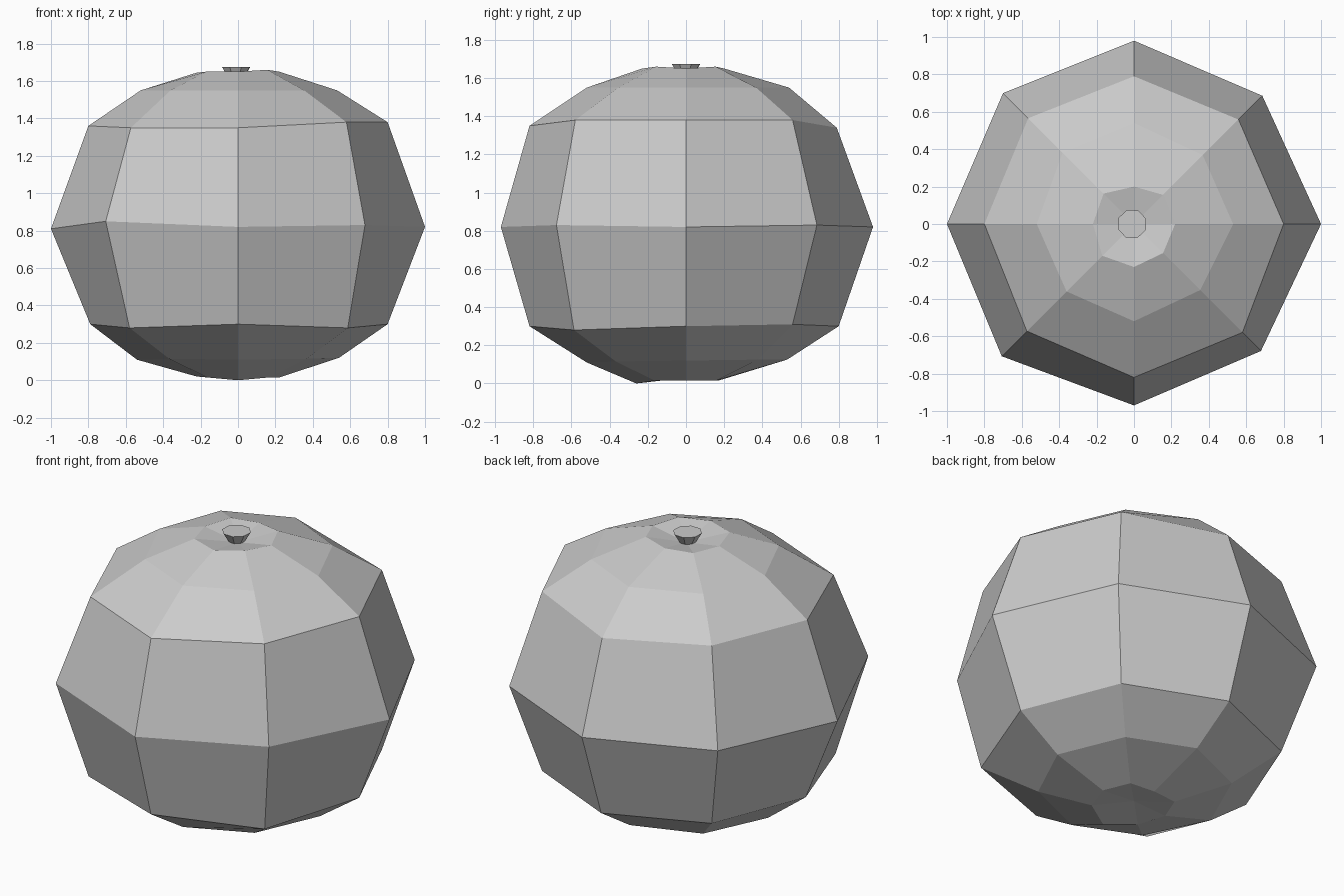
import bpy
import bmesh
import math

default_cube = bpy.data.objects.get("Cube")
if default_cube:
    bpy.data.objects.remove(default_cube, do_unlink=True)

SIDES = 8


def flat_material(name, value):
    material = bpy.data.materials.new(name)
    material.use_nodes = True
    colour = (value, value, value, 1)
    material.diffuse_color = colour
    material.node_tree.nodes["Principled BSDF"].inputs["Base Color"].default_value = colour
    return material


def add_ring(bm, radii, heights):
    """One loop of vertices around the vertical axis, counted from the left side."""
    ring = []
    for index, (radius, height) in enumerate(zip(radii, heights)):
        angle = math.tau * index / len(radii)
        ring.append(bm.verts.new((radius * math.cos(angle), radius * math.sin(angle), height)))
    return ring


def bridge(bm, lower, upper):
    count = len(lower)
    for index in range(count):
        following = (index + 1) % count
        bm.faces.new((lower[index], lower[following], upper[following], upper[index]))


def fan(bm, ring, height):
    tip = bm.verts.new((0, 0, height))
    for index in range(len(ring)):
        bm.faces.new((ring[index], ring[(index + 1) % len(ring)], tip))


def finish(bm, name, material):
    bmesh.ops.recalc_face_normals(bm, faces=bm.faces[:])
    mesh = bpy.data.meshes.new(name)
    bm.to_mesh(mesh)
    bm.free()
    mesh.materials.append(material)
    part = bpy.data.objects.new(name, mesh)
    bpy.context.collection.objects.link(part)
    return part


def wobble(base, *steps):
    """A ring value with a small hand-made offset, in hundredths, at each corner."""
    return [base + step / 100 for step in steps]


grey = flat_material("plain grey", 0.6)

# Faceted fruit body: loops of radius and height from the bottom to the top
body_loops = [
    (wobble(.22, 0, 0, -5, 0, 0, 1, 4, 1), wobble(.015, 0, 0, 0, 0, .5, 0, -1.5, 0)),
    (wobble(.53, 1, 0, 0, 0, 1, -1, -1, -1), wobble(.115, .5, 1, 1, 0, -.5, 0, -.5, 0)),
    (wobble(.8, 0, -1, 0, 0, -1, 2, 2, 3), wobble(.3, 0, 1, 0, 0, 0, -2, 0, -2)),
    (wobble(1, 0, -3, -2, -1, 0, 0, -3, -4), wobble(.82, 0, 1, 0, 0, -1, 3, 0, 1)),
    (wobble(.8, 0, -1, -1, 0, 0, 1, 2, 2), wobble(1.36, 2, 2, -2, 0, 0, -1, -1, 2)),
    (wobble(.53, 0, -1, 1, 1, -1, -2, -1, -3), wobble(1.55, 0, 0, 0, 0, 0, 0, 0, 0)),
    (wobble(.22, 0, 0, -2, 1, 0, 2, 1, 0), wobble(1.65, 0, 1, 0, 0, -.5, 0, 0, 1)),
]
bm = bmesh.new()
rings = [add_ring(bm, radii, heights) for radii, heights in body_loops]
for lower, upper in zip(rings, rings[1:]):
    bridge(bm, lower, upper)
# Shallow dimples underneath and around the stem
fan(bm, rings[0], 0.03)
fan(bm, rings[-1], 1.61)
finish(bm, "fruit_body", grey)

# Short flared stem with a flat cut top
bm = bmesh.new()
foot = add_ring(bm, [0.035] * SIDES, [1.6] * SIDES)
cut = add_ring(bm, [0.08] * SIDES, [1.675] * SIDES)
bridge(bm, foot, cut)
bm.faces.new(foot)
bm.faces.new(cut)
stem = finish(bm, "stem", grey)
stem.location.x = -0.01
stem.rotation_euler.z = math.radians(20)
